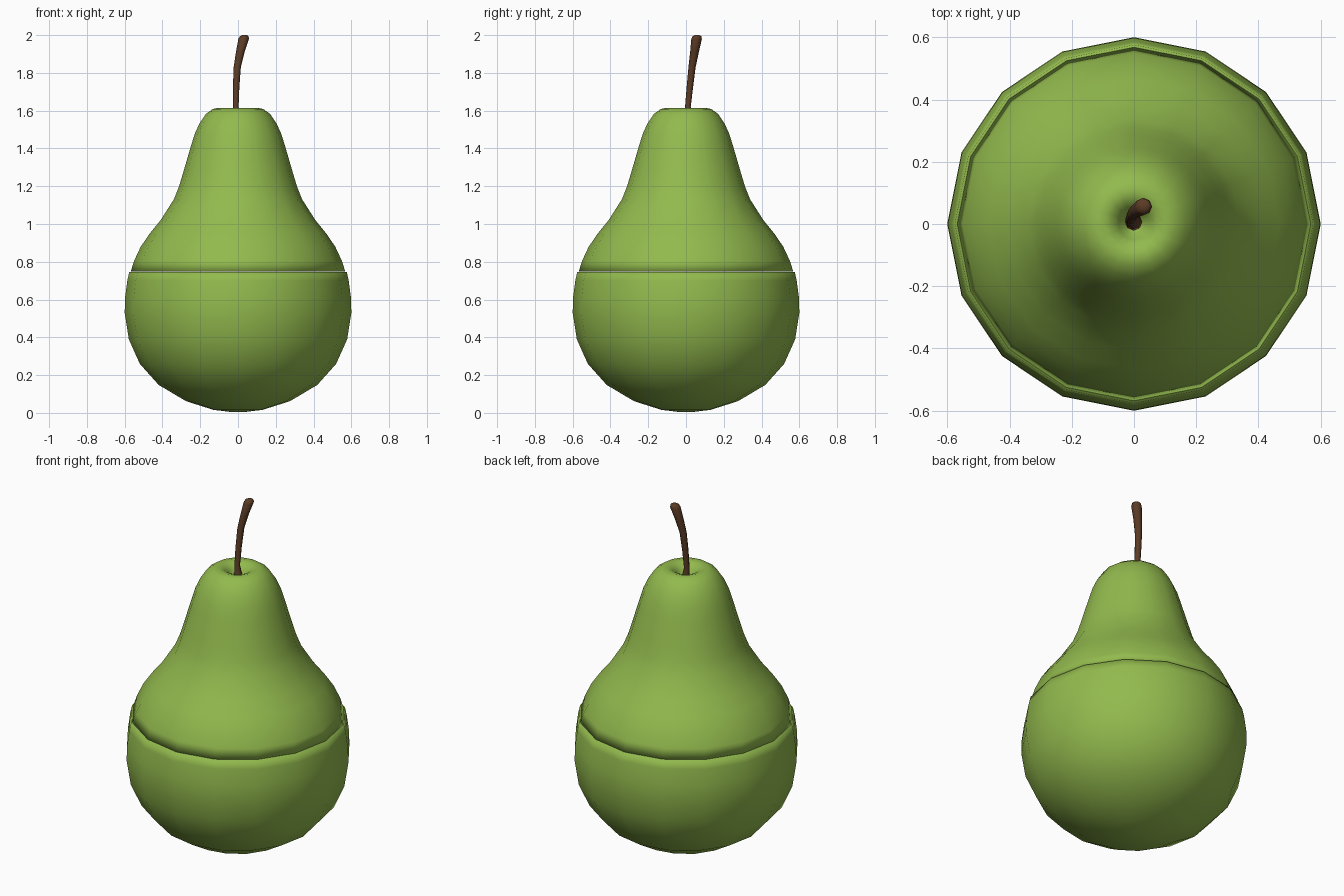
import bpy, bmesh, math
from mathutils import Vector

if "Cube" in bpy.data.objects:
    bpy.data.objects.remove(bpy.data.objects["Cube"])


def material(name, rgb):
    m = bpy.data.materials.new(name)
    m.diffuse_color = (*rgb, 1)
    m.use_nodes = True
    m.node_tree.nodes["Principled BSDF"].inputs["Base Color"].default_value = m.diffuse_color
    return m


green = material("pear green", (0.29, 0.49, 0.075))
brown = material("stem brown", (0.107, 0.045, 0.019))


def loft(name, rings, sides, mat):
    """Stack of (x, y, z, radius) rings, closed at both ends, smooth shaded."""
    bm = bmesh.new()
    loops = []
    for x, y, z, r in rings:
        loops.append([bm.verts.new((x + r * math.cos(2 * math.pi * i / sides),
                                    y + r * math.sin(2 * math.pi * i / sides), z))
                      for i in range(sides)])
    for a, b in zip(loops, loops[1:]):
        for i in range(sides):
            j = (i + 1) % sides
            bm.faces.new((a[i], a[j], b[j], b[i]))
    bm.faces.new(loops[0][::-1])
    bm.faces.new(loops[-1])
    bmesh.ops.recalc_face_normals(bm, faces=bm.faces[:])
    for f in bm.faces:
        f.smooth = True
    me = bpy.data.meshes.new(name)
    bm.to_mesh(me)
    bm.free()
    me.materials.append(mat)
    ob = bpy.data.objects.new(name, me)
    bpy.context.collection.objects.link(ob)
    return ob


def lathe(name, profile, mat):
    return loft(name, [(0, 0, z, r) for r, z in profile], 16, mat)


# Lower half of the pear
lathe("pear_bowl", [(0.03, 0.004), (0.13, 0.016), (0.275, 0.062), (0.42, 0.148),
                    (0.52, 0.26), (0.578, 0.39), (0.6, 0.53), (0.598, 0.61),
                    (0.586, 0.70), (0.576, 0.747)], green)

# Upper half with neck and stem dimple
lathe("pear_lid", [(0.568, 0.748), (0.55, 0.805), (0.515, 0.88), (0.467, 0.95),
                   (0.41, 1.02), (0.34, 1.13), (0.312, 1.20), (0.288, 1.28),
                   (0.25, 1.41), (0.23, 1.475), (0.205, 1.53), (0.17, 1.583),
                   (0.135, 1.608), (0.105, 1.615), (0.075, 1.606), (0.05, 1.58),
                   (0.03, 1.54), (0.015, 1.53)], green)

# Bent stem, widening at the tip
loft("stem", [(0.0, 0.008, 1.52, 0.032), (-0.004, 0.008, 1.56, 0.022),
              (-0.012, 0.01, 1.62, 0.015), (-0.01, 0.02, 1.72, 0.017),
              (-0.004, 0.032, 1.83, 0.019), (0.012, 0.045, 1.91, 0.023),
              (0.03, 0.056, 1.98, 0.028), (0.033, 0.058, 1.994, 0.023),
              (0.034, 0.059, 2.0, 0.012)], 8, brown)
